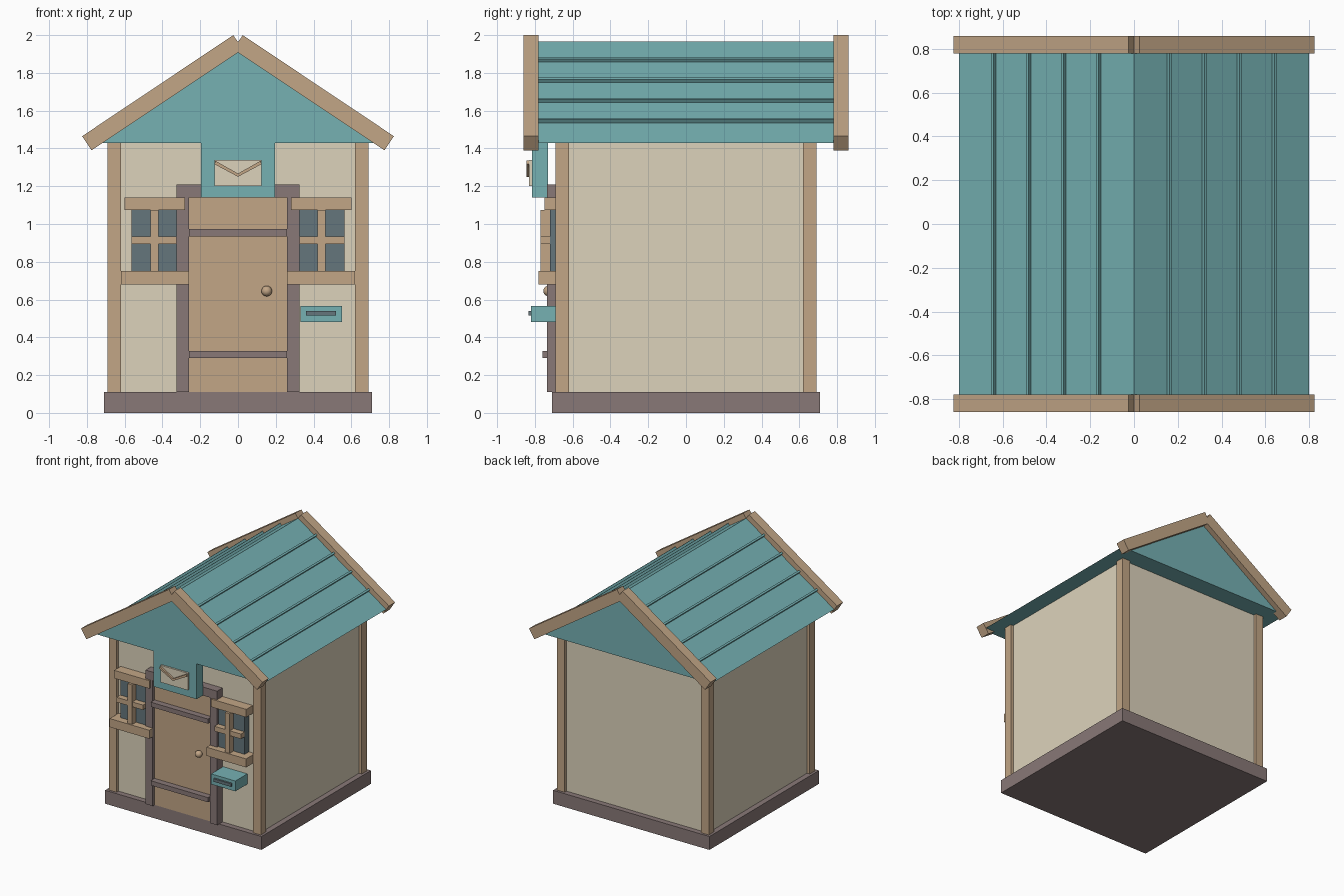
import bpy, bmesh, math
from mathutils import Vector

if "Cube" in bpy.data.objects:
    bpy.data.objects.remove(bpy.data.objects["Cube"])


def mat(name, rgb):
    m = bpy.data.materials.new(name)
    m.diffuse_color = (*rgb, 1)
    m.use_nodes = True
    m.node_tree.nodes["Principled BSDF"].inputs["Base Color"].default_value = m.diffuse_color
    return m


TAN = mat("tan_wood", (0.54, 0.38, 0.24))
CREAM = mat("cream", (0.72, 0.65, 0.50))
TEAL = mat("teal", (0.18, 0.44, 0.45))
MAUVE = mat("mauve", (0.25, 0.19, 0.185))
GLASS = mat("dark_glass", (0.13, 0.18, 0.20))


def finish(name, bm, m):
    bmesh.ops.recalc_face_normals(bm, faces=bm.faces)
    me = bpy.data.meshes.new(name)
    bm.to_mesh(me)
    bm.free()
    me.materials.append(m)
    ob = bpy.data.objects.new(name, me)
    bpy.context.collection.objects.link(ob)
    return ob


def prism(name, pts, y0, y1, m):
    """Extrude an x-z outline from y0 to y1."""
    bm = bmesh.new()
    face = bm.faces.new([bm.verts.new((x, y0, z)) for x, z in pts])
    ext = bmesh.ops.extrude_face_region(bm, geom=[face])
    verts = [g for g in ext["geom"] if isinstance(g, bmesh.types.BMVert)]
    bmesh.ops.translate(bm, vec=(0, y1 - y0, 0), verts=verts)
    return finish(name, bm, m)


def box(name, x0, x1, y0, y1, z0, z1, m):
    return prism(name, [(x0, z0), (x1, z0), (x1, z1), (x0, z1)], y0, y1, m)


def flip(pts, s):
    return [(s * x, z) for x, z in pts]


SIDES = (("left", -1), ("right", 1))

# Base, walls and corner posts
box("base", -0.71, 0.71, -0.71, 0.71, 0, 0.11, MAUVE)
box("walls", -0.665, 0.665, -0.665, 0.665, 0.11, 1.44, CREAM)
for sn, s in SIDES:
    for yn, t in (("front", -1), ("back", 1)):
        box(f"{yn}_{sn}_post", s * 0.62, s * 0.69, t * 0.62, t * 0.69, 0.11, 1.44, TAN)

# Roof body, raised seams and gable panels
prism("roof", [(-0.80, 1.43), (0.80, 1.43), (0, 1.965)], -0.78, 0.78, TEAL)
down = Vector((0.80, -0.535)).normalized()
up = Vector((-down.y, down.x))
for sn, s in SIDES:
    for i in range(1, 5):
        a = Vector((0, 1.965)) + down * (0.15 + 0.16 * (i - 1)) / down.x
        b = a + down * 0.015
        seam = [a - up * 0.01, b - up * 0.01, b + up * 0.02, a + up * 0.02]
        prism(f"roof_seam_{sn}_{i}", flip(seam, s), -0.78, 0.78, TEAL)
prism("front_gable", [(-0.745, 1.43), (-0.195, 1.43), (-0.195, 1.14), (0.195, 1.14),
                      (0.195, 1.43), (0.745, 1.43), (0, 1.93)], -0.815, -0.73, TEAL)
prism("back_gable", [(-0.745, 1.43), (0.745, 1.43), (0, 1.93)], 0.73, 0.815, TEAL)

# Sloping roof edge boards, notched at the peak
board = [(0, 1.963), (0.025, 2.0), (0.825, 1.465), (0.775, 1.39), (0, 1.908)]
for sn, s in SIDES:
    for yn, t in (("front", -1), ("back", 1)):
        prism(f"{yn}_{sn}_edge_board", flip(board, s), t * 0.78, t * 0.86, TAN)

# Door, frame, battens and knob
box("door", -0.26, 0.26, -0.71, -0.65, 0.11, 1.14, TAN)
prism("door_frame", [(-0.325, 0.11), (-0.26, 0.11), (-0.26, 1.14), (0.26, 1.14),
                     (0.26, 0.11), (0.325, 0.11), (0.325, 1.21), (-0.325, 1.21)],
      -0.735, -0.65, MAUVE)
for n, z in (("lower", 0.29), ("upper", 0.935)):
    box(f"{n}_door_batten", -0.26, 0.26, -0.76, -0.70, z, z + 0.038, MAUVE)
bm = bmesh.new()
bmesh.ops.create_uvsphere(bm, u_segments=20, v_segments=12, radius=0.028)
bmesh.ops.translate(bm, vec=(0.152, -0.727, 0.645), verts=bm.verts)
for f in bm.faces:
    f.smooth = True
finish("door_knob", bm, TAN)

# Windows on both sides of the door
for sn, s in SIDES:
    box(f"{sn}_window_glass", s * 0.325, s * 0.565, -0.72, -0.65, 0.74, 1.08, GLASS)
    box(f"{sn}_window_sill", s * 0.26, s * 0.62, -0.78, -0.65, 0.68, 0.75, TAN)
    box(f"{sn}_window_lintel", s * 0.28, s * 0.60, -0.75, -0.65, 1.075, 1.14, TAN)
    box(f"{sn}_window_upright", s * 0.422, s * 0.464, -0.77, -0.715, 0.75, 1.075, TAN)
    box(f"{sn}_window_crossbar", s * 0.325, s * 0.565, -0.769, -0.715, 0.895, 0.935, TAN)

# Letter box with slot
box("letter_box", 0.33, 0.55, -0.82, -0.65, 0.48, 0.565, TEAL)
box("letter_slot", 0.36, 0.52, -0.835, -0.81, 0.515, 0.54, GLASS)

# Envelope sign with folded flap strips
box("envelope", -0.125, 0.125, -0.83, -0.81, 1.20, 1.34, CREAM)
for sn, s in SIDES:
    strip = [(0, 1.25), (0.125, 1.317), (0.12, 1.335), (0, 1.267)]
    prism(f"envelope_flap_{sn}", flip(strip, s), -0.845, -0.825, TAN)
